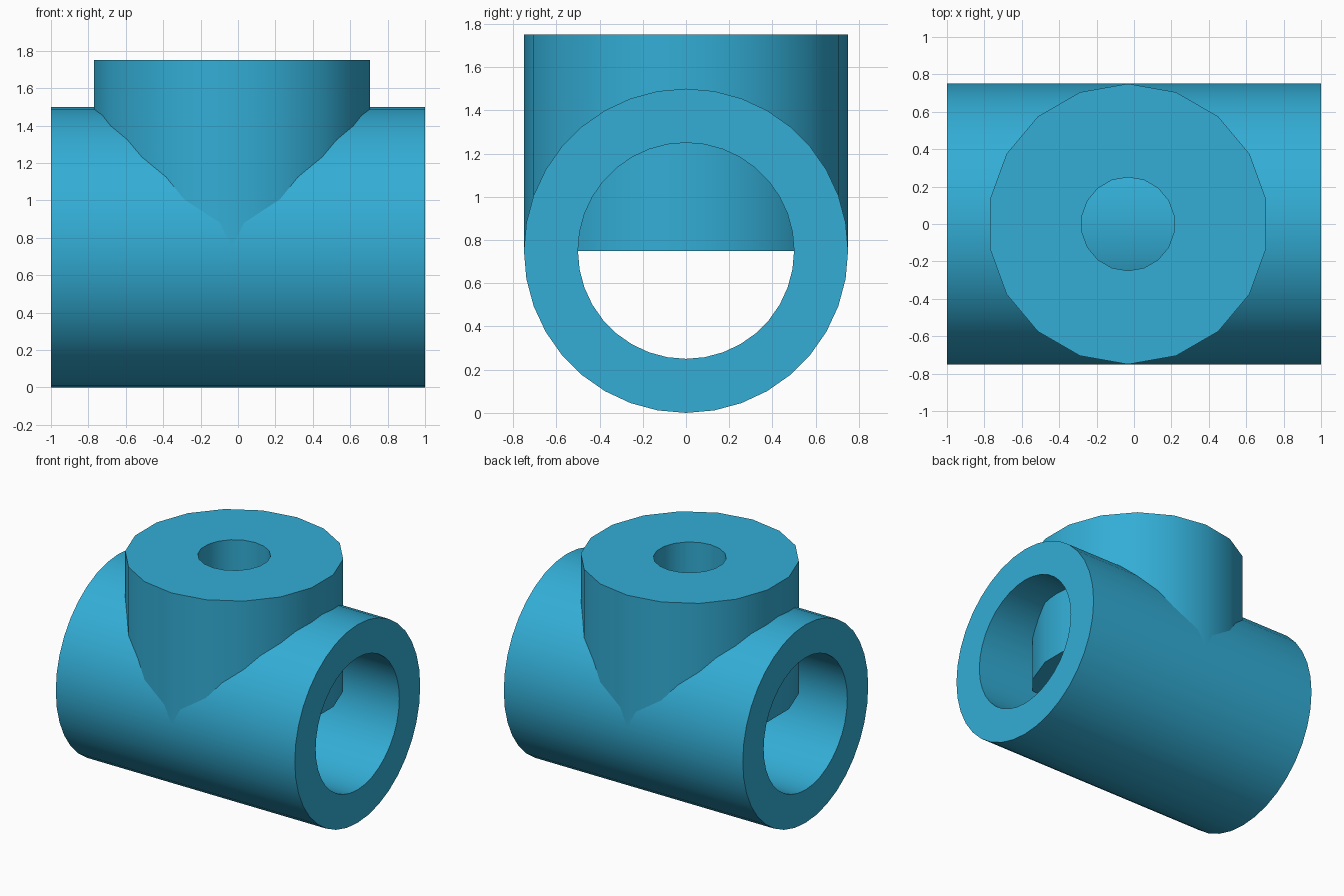
import bpy, bmesh, math
from mathutils import Matrix

cube = bpy.data.objects.get("Cube")
if cube:
    bpy.data.objects.remove(cube, do_unlink=True)

blue = bpy.data.materials.new("pipe blue")
colour = (0.033, 0.42, 0.67, 1.0)
blue.diffuse_color = colour
blue.use_nodes = True
blue.node_tree.nodes["Principled BSDF"].inputs["Base Color"].default_value = colour


def tube(name, outer, inner, length, sides, matrix):
    """Hollow cylinder along local z from 0 to length, first corner on local +y."""
    bm = bmesh.new()
    profile = [(outer, 0), (outer, length), (inner, length), (inner, 0)]
    rings = []
    for i in range(sides):
        a = 2 * math.pi * i / sides
        rings.append([bm.verts.new((-r * math.sin(a), r * math.cos(a), z))
                      for r, z in profile])
    for i in range(sides):
        a, b = rings[i], rings[(i + 1) % sides]
        for k in range(4):
            n = (k + 1) % 4
            bm.faces.new((a[k], b[k], b[n], a[n]))
    bm.transform(matrix)
    bmesh.ops.recalc_face_normals(bm, faces=bm.faces)
    mesh = bpy.data.meshes.new(name)
    bm.to_mesh(mesh)
    bm.free()
    mesh.materials.append(blue)
    obj = bpy.data.objects.new(name, mesh)
    bpy.context.collection.objects.link(obj)
    bpy.ops.object.select_all(action='DESELECT')
    obj.select_set(True)
    bpy.context.view_layer.objects.active = obj
    bpy.ops.object.shade_smooth_by_angle(angle=math.radians(30))
    return obj


# Horizontal pipe along x
tube("main_pipe", 0.75, 0.5, 2.0, 36,
     Matrix.Translation((-1, 0, 0.75)) @ Matrix.Rotation(math.pi / 2, 4, 'Y'))

# Upright thick-walled branch, reaching down to the pipe's axis
tube("branch_collar", 0.75, 0.25, 1.0, 18, Matrix.Translation((-0.032, 0, 0.75)))
